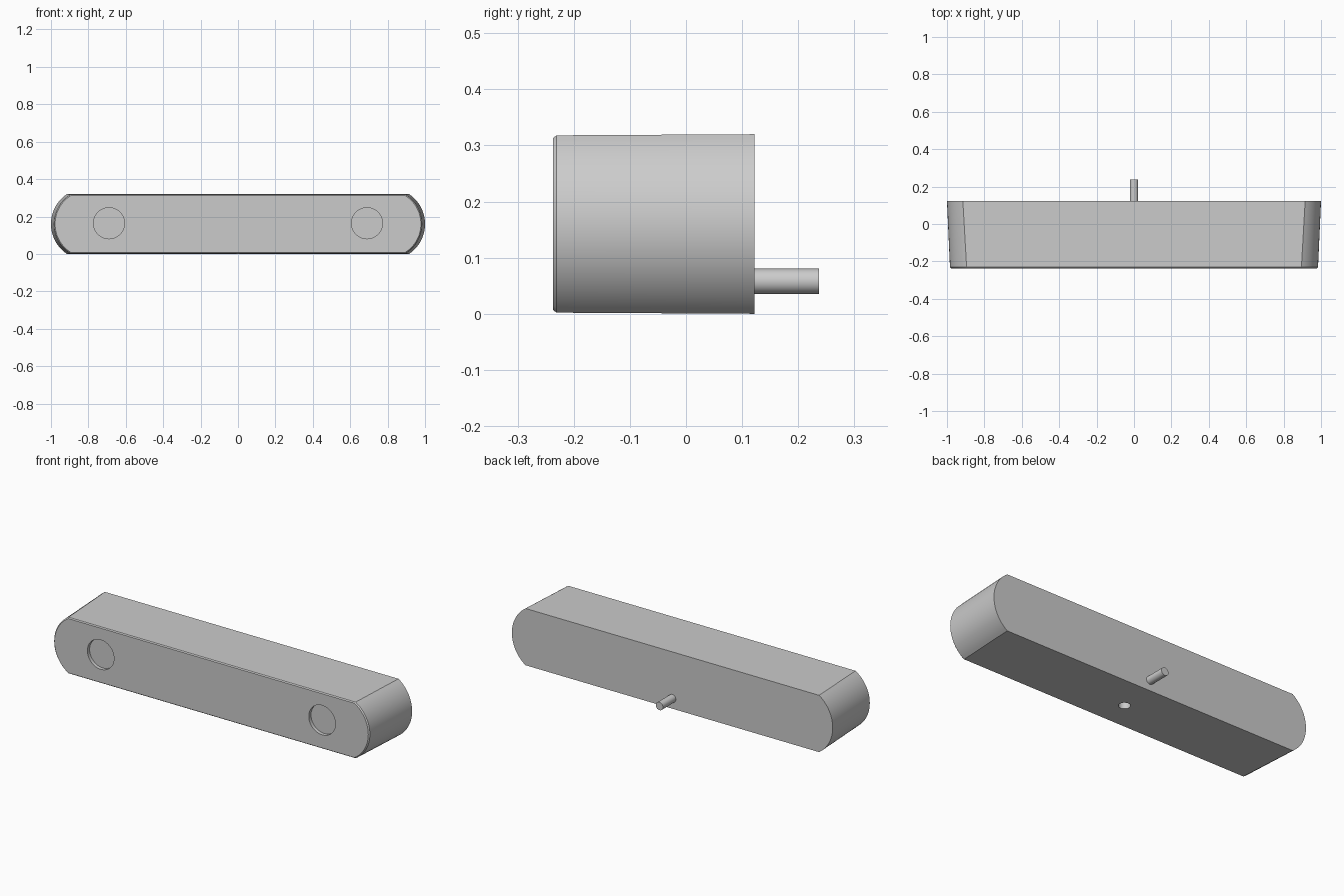
import bpy, bmesh, math

cube = bpy.data.objects.get("Cube")
if cube:
    bpy.data.objects.remove(cube, do_unlink=True)

grey = bpy.data.materials.new("light_grey")
grey.use_nodes = True
grey.diffuse_color = (0.6, 0.6, 0.6, 1)
grey.node_tree.nodes["Principled BSDF"].inputs["Base Color"].default_value = (0.6, 0.6, 0.6, 1)

MID = 0.16  # height of the body's centre line


def finish(obj):
    bpy.ops.object.select_all(action='DESELECT')
    obj.select_set(True)
    bpy.context.view_layer.objects.active = obj
    bpy.ops.object.shade_smooth_by_angle(angle=math.radians(29))


def outline(corner, end, half, steps=24):
    """Long bar outline with a bulging arc at each end."""
    sag = end - corner
    radius = (half * half + sag * sag) / (2 * sag)
    spread = math.asin(half / radius)
    arc = []
    for i in range(steps + 1):
        a = spread * (2 * i / steps - 1)
        arc.append((end - radius + radius * math.cos(a), radius * math.sin(a)))
    return arc + [(-x, -z) for x, z in arc]


def loft(name, sections):
    bm = bmesh.new()
    rings = [[bm.verts.new((x, y, MID + z)) for x, z in outline(*shape)]
             for y, shape in sections]
    for a, b in zip(rings, rings[1:]):
        for i in range(len(a)):
            j = (i + 1) % len(a)
            bm.faces.new((a[i], a[j], b[j], b[i]))
    bm.faces.new(rings[0])
    bm.faces.new(rings[-1])
    bmesh.ops.recalc_face_normals(bm, faces=bm.faces)
    mesh = bpy.data.meshes.new(name)
    bm.to_mesh(mesh)
    bm.free()
    obj = bpy.data.objects.new(name, mesh)
    bpy.context.collection.objects.link(obj)
    mesh.materials.append(grey)
    return obj


def cylinder(name, radius, depth, centre, along_y=True):
    bpy.ops.mesh.primitive_cylinder_add(
        vertices=48, radius=radius, depth=depth, location=centre,
        rotation=(math.pi / 2 if along_y else 0, 0, 0))
    obj = bpy.context.object
    obj.name = name
    obj.data.materials.append(grey)
    return obj


# Tapered body with a fine chamfer round the front
body = loft("body", [
    (-0.237, (0.892, 0.978, 0.153)),
    (-0.231, (0.895, 0.984, 0.158)),
    (0.122, (0.915, 1.0, 0.16)),
])

# Two shallow round recesses in front and a small hole underneath
cutters = [cylinder("recess_cutter", 0.083, 0.04, (s * 0.69, -0.237, 0.164)) for s in (-1, 1)]
cutters.append(cylinder("hole_cutter", 0.03, 0.2, (0, -0.073, 0), False))
for cutter in cutters:
    cutter.hide_render = True
    mod = body.modifiers.new("cut", 'BOOLEAN')
    mod.operation = 'DIFFERENCE'
    mod.solver = 'EXACT'
    mod.object = cutter
    bpy.context.view_layer.objects.active = body
    bpy.ops.object.modifier_apply(modifier=mod.name)
    bpy.data.objects.remove(cutter, do_unlink=True)
finish(body)

# Peg on the back
finish(cylinder("rear_peg", 0.0225, 0.125, (0, 0.1745, 0.058)))
